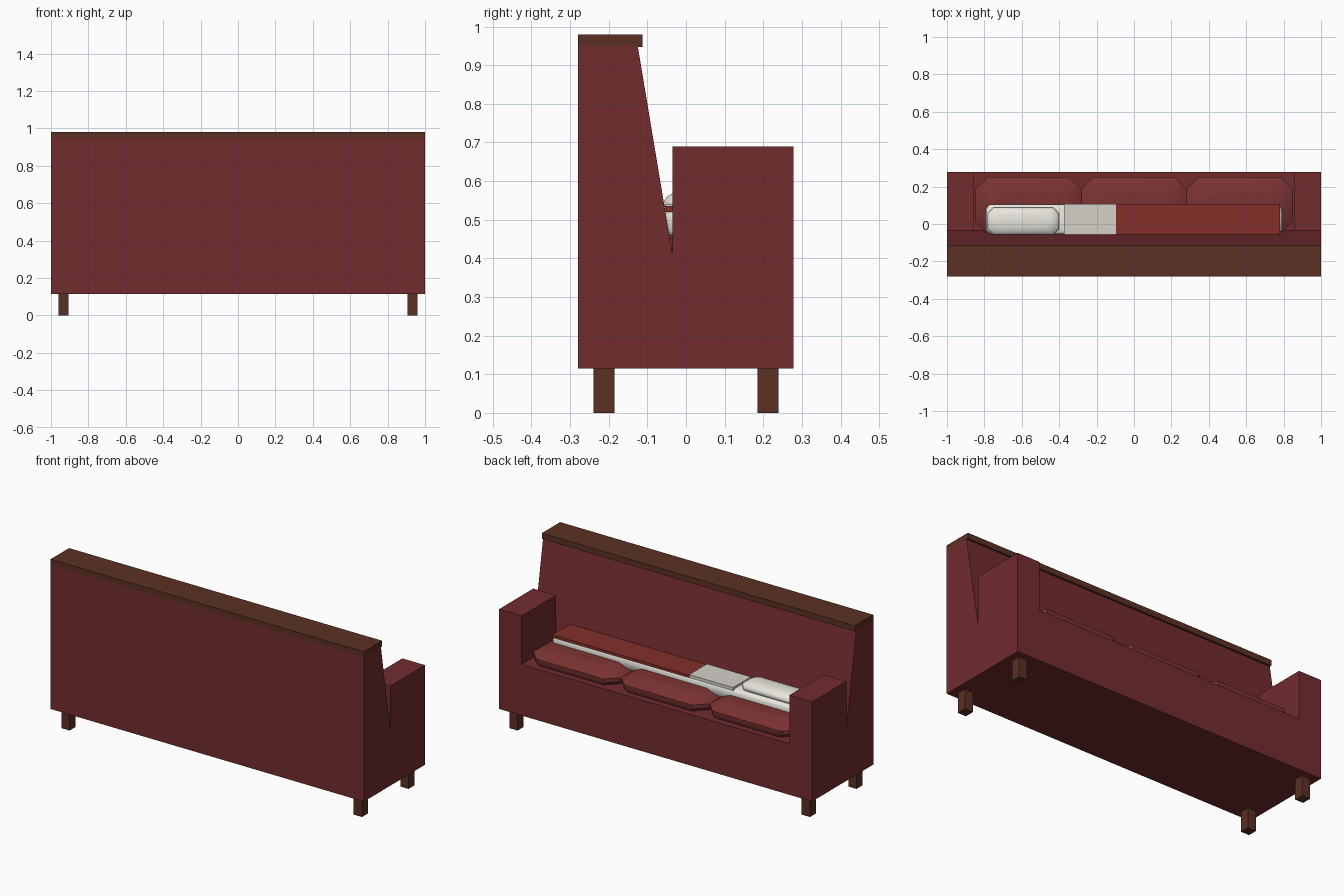
import bpy, bmesh, math

if "Cube" in bpy.data.objects:
    bpy.data.objects.remove(bpy.data.objects["Cube"])


def material(name, rgb):
    m = bpy.data.materials.new(name)
    m.diffuse_color = (*rgb, 1)
    m.use_nodes = True
    m.node_tree.nodes["Principled BSDF"].inputs["Base Color"].default_value = m.diffuse_color
    return m


RED = material("red upholstery", (0.17, 0.025, 0.028))
CUSHION = material("cushion red", (0.20, 0.032, 0.032))
BLANKET = material("blanket red", (0.23, 0.028, 0.022))
WOOD = material("dark wood", (0.105, 0.03, 0.017))
WHITE = material("white linen", (0.80, 0.78, 0.72))
GREY = material("folded sheet", (0.66, 0.64, 0.59))


def finish(name, bm, mat):
    bmesh.ops.recalc_face_normals(bm, faces=bm.faces[:])
    me = bpy.data.meshes.new(name)
    bm.to_mesh(me)
    bm.free()
    ob = bpy.data.objects.new(name, me)
    bpy.context.collection.objects.link(ob)
    me.materials.append(mat)
    return ob


def smooth(ob, angle):
    bpy.ops.object.select_all(action='DESELECT')
    ob.select_set(True)
    bpy.context.view_layer.objects.active = ob
    bpy.ops.object.shade_smooth_by_angle(angle=math.radians(angle))


def box(name, x, y, z, mat):
    bm = bmesh.new()
    bmesh.ops.create_cube(bm, size=1)
    for v in bm.verts:
        v.co = [a + (c + 0.5) * (b - a) for c, (a, b) in zip(v.co, (x, y, z))]
    return finish(name, bm, mat)


def padded(name, x, y, cut, rings, mat, angle=40):
    """Octagonal pad: each ring is (inset, height); the last ring is capped."""
    bm = bmesh.new()
    loops = []
    for inset, z in rings:
        x0, x1, y0, y1 = x[0] + inset, x[1] - inset, y[0] + inset, y[1] - inset
        c = cut
        pts = [(x0 + c, y0), (x1 - c, y0), (x1, y0 + c), (x1, y1 - c),
               (x1 - c, y1), (x0 + c, y1), (x0, y1 - c), (x0, y0 + c)]
        loops.append([bm.verts.new((px, py, z)) for px, py in pts])
    for a, b in zip(loops, loops[1:]):
        for i in range(8):
            j = (i + 1) % 8
            bm.faces.new((a[i], a[j], b[j], b[i]))
    bm.faces.new(loops[0])
    bm.faces.new(loops[-1])
    ob = finish(name, bm, mat)
    smooth(ob, angle)
    return ob


# Backrest with a sloping front, extruded along x
bm = bmesh.new()
profile = [(-0.28, 0.115), (-0.035, 0.115), (-0.035, 0.41), (-0.125, 0.95), (-0.28, 0.95)]
face = bm.faces.new([bm.verts.new((-1, y, z)) for y, z in profile])
ext = bmesh.ops.extrude_face_region(bm, geom=[face])
bmesh.ops.translate(bm, vec=(2, 0, 0),
                    verts=[g for g in ext["geom"] if isinstance(g, bmesh.types.BMVert)])
finish("backrest", bm, RED)
box("backrest_cap", (-1, 1), (-0.28, -0.113), (0.947, 0.98), WOOD)

# Seat base, arms and legs
box("seat_base", (-0.855, 0.855), (-0.035, 0.278), (0.115, 0.41), RED)
for side, s in (("left", -1), ("right", 1)):
    box(side + "_arm", sorted((s * 0.855, s)), (-0.035, 0.278), (0.115, 0.69), RED)
    for end, y in (("back", (-0.24, -0.185)), ("front", (0.185, 0.24))):
        box(f"{side}_{end}_leg", sorted((s * 0.907, s * 0.96)), y, (0, 0.115), WOOD)

# Three domed seat cushions
for i, cx in enumerate((-0.564, 0, 0.564)):
    padded(f"seat_cushion_{i + 1}", (cx - 0.283, cx + 0.283), (-0.055, 0.252), 0.066,
           [(0.015, 0.405), (0, 0.43), (0, 0.452), (0.025, 0.47), (0.075, 0.49), (0.085, 0.491)],
           CUSHION, 35)

# Bedding: mattress, blanket, folded sheet and pillow
padded("mattress", (-0.79, 0.79), (-0.055, 0.105), 0.02,
       [(0.012, 0.455), (0, 0.47), (0, 0.512), (0.006, 0.523), (0.016, 0.528)], WHITE, 60)
box("blanket", (-0.1, 0.78), (-0.055, 0.106), (0.52, 0.536), BLANKET)
box("folded_sheet", (-0.375, -0.095), (-0.055, 0.106), (0.522, 0.54), GREY)
padded("pillow", (-0.785, -0.4), (-0.057, 0.087), 0.03,
       [(0.01, 0.523), (0, 0.535), (0, 0.549), (0.008, 0.56), (0.025, 0.57), (0.04, 0.575)],
       WHITE, 60)
